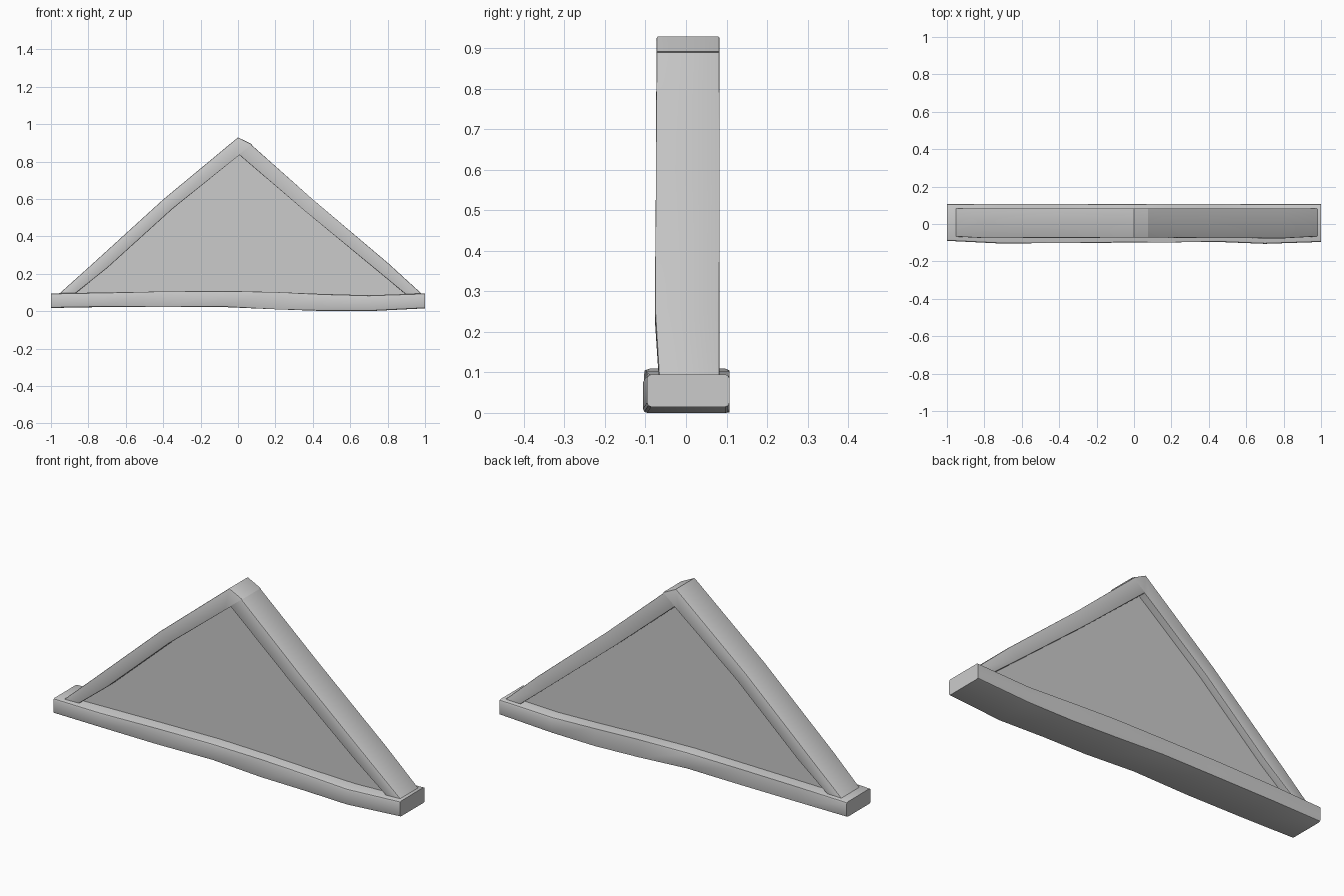
import bpy, bmesh

if "Cube" in bpy.data.objects:
    bpy.data.objects.remove(bpy.data.objects["Cube"])


def beam(name, stations, bevel):
    """Loft a four-sided timber; station = (outer xz, inner xz, front y, back y)."""
    bm = bmesh.new()
    rings = []
    for (ox, oz), (ix, iz), yf, yb in stations:
        rings.append([bm.verts.new(p) for p in
                      ((ox, yf, oz), (ox, yb, oz), (ix, yb, iz), (ix, yf, iz))])
    long_edges = []
    for a, b in zip(rings, rings[1:]):
        for i in range(4):
            j = (i + 1) % 4
            bm.faces.new((a[i], a[j], b[j], b[i]))
        long_edges += [bm.edges.get((a[i], b[i])) for i in range(4)]
    bm.faces.new(rings[0])
    bm.faces.new(rings[-1])
    if bevel:
        bmesh.ops.bevel(bm, geom=long_edges, offset=bevel, segments=2,
                        profile=0.5, affect='EDGES')
    bmesh.ops.recalc_face_normals(bm, faces=bm.faces)
    finish(name, bm)


def finish(name, bm):
    me = bpy.data.meshes.new(name)
    bm.to_mesh(me)
    bm.free()
    ob = bpy.data.objects.new(name, me)
    bpy.context.collection.objects.link(ob)
    bpy.ops.object.select_all(action='DESELECT')
    ob.select_set(True)
    bpy.context.view_layer.objects.active = ob
    bpy.ops.object.shade_smooth_by_angle(angle=0.5)


# Warped bottom beam: x, top z, bottom z, front y
base = [(-1, .098, .020, -.090), (-.72, .103, .025, -.104), (-.4, .108, .026, -.102),
        (-.08, .112, .025, -.100), (.2, .105, .013, -.098), (.45, .095, .004, -.096),
        (.7, .088, .003, -.106), (1, .098, .018, -.096)]
beam("bottom_beam", [((x, t), (x, b), f, .107) for x, t, b, f in base], .010)

# Left rafter, its end wrapping over the apex
beam("left_rafter", [
    ((-.985, .07), (-.905, .07), -.066, .083),
    ((-.80, .236), (-.70, .233), -.076, .083),
    ((-.40, .600), (-.35, .550), -.074, .083),
    ((0, .932), (-.025, .812), -.073, .083),
    ((.075, .895), (.01, .840), -.073, .083)], .005)

# Right rafter, butting against the left one
beam("right_rafter", [
    ((1.0, .08), (.925, .07), -.066, .083),
    ((.80, .262), (.73, .231), -.077, .083),
    ((.40, .600), (.35, .545), -.074, .083),
    ((.071, .893), (.005, .840), -.073, .083)], .005)

# Recessed triangular panel
bm = bmesh.new()
outline = [(-.92, .08), (.94, .08), (.38, .56), (.01, .87), (-.38, .56)]
face = bm.faces.new([bm.verts.new((x, -.035, z)) for x, z in outline])
ext = bmesh.ops.extrude_face_region(bm, geom=[face], use_keep_orig=True)
for v in ext["geom"]:
    if isinstance(v, bmesh.types.BMVert):
        v.co.y = .045
bmesh.ops.recalc_face_normals(bm, faces=bm.faces)
finish("infill_panel", bm)

# Rest the lowest point on the ground
objs = list(bpy.context.collection.objects)
low = min(v.co.z for o in objs for v in o.data.vertices)
for o in objs:
    for v in o.data.vertices:
        v.co.z -= low
